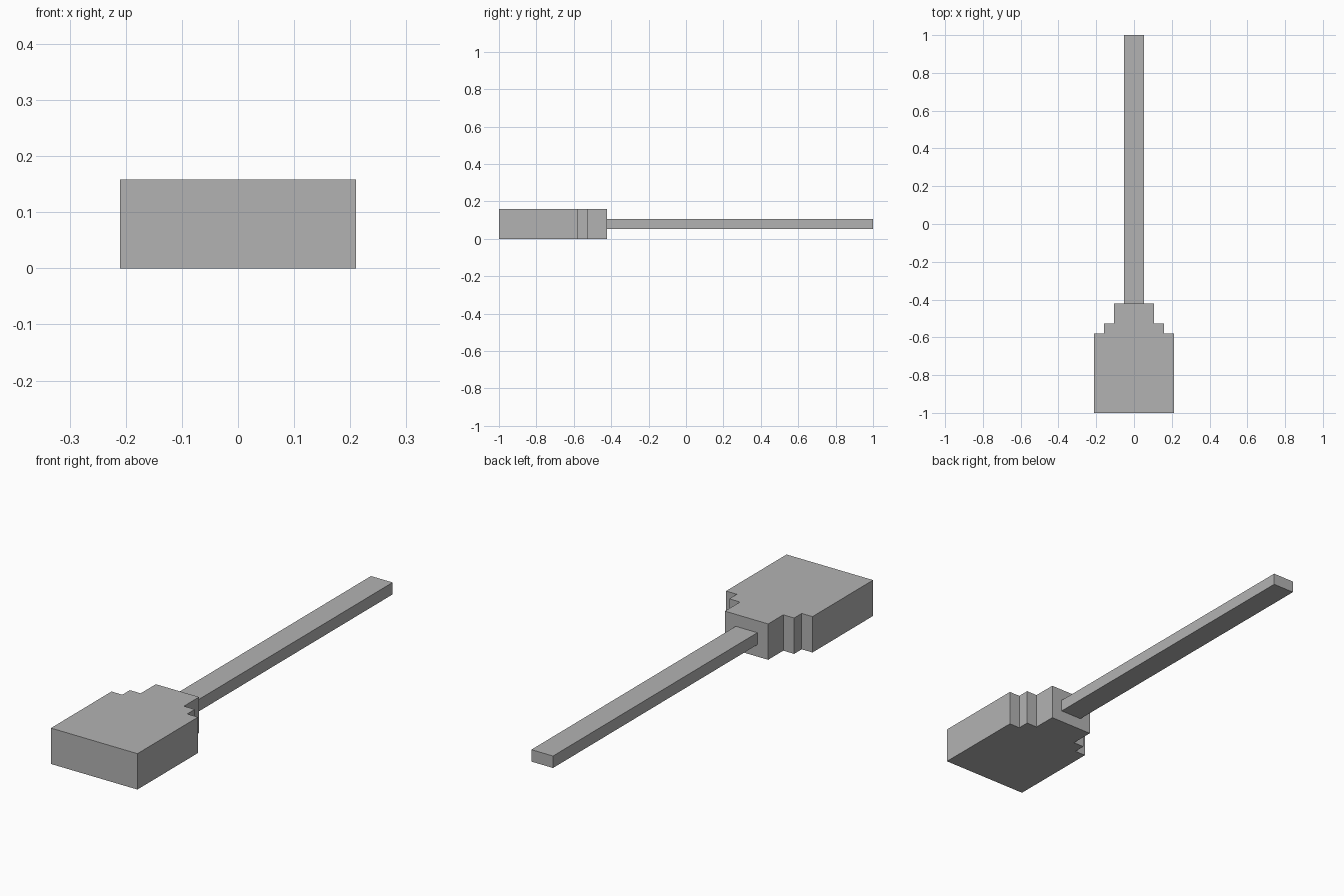
import bpy
import bmesh

cube = bpy.data.objects.get("Cube")
if cube:
    bpy.data.objects.remove(cube, do_unlink=True)

U = 2 / 38  # one grid step of the blocky design


def make_material(name, color):
    mat = bpy.data.materials.new(name)
    mat.use_nodes = True
    mat.diffuse_color = color
    mat.node_tree.nodes["Principled BSDF"].inputs["Base Color"].default_value = color
    return mat


def extrude_outline(name, points, z0, z1, mat):
    """Prism from an outline given in grid steps."""
    bm = bmesh.new()
    face = bm.faces.new([bm.verts.new((x * U, y * U, z0 * U)) for x, y in points])
    top = bmesh.ops.extrude_face_region(bm, geom=[face])["geom"]
    bmesh.ops.translate(bm, vec=(0, 0, (z1 - z0) * U),
                        verts=[g for g in top if isinstance(g, bmesh.types.BMVert)])
    bmesh.ops.recalc_face_normals(bm, faces=bm.faces)
    mesh = bpy.data.meshes.new(name)
    bm.to_mesh(mesh)
    bm.free()
    mesh.materials.append(mat)
    obj = bpy.data.objects.new(name, mesh)
    bpy.context.collection.objects.link(obj)
    return obj


def mirrored(half):
    """Close a right-hand half outline with its mirror image."""
    return half + [(-x, y) for x, y in reversed(half)]


grey = make_material("grey", (0.45, 0.45, 0.45, 1))

# Broad head, stepping in toward the handle
head_half = [(4, -19), (4, -11), (3, -11), (3, -10), (2, -10), (2, -8)]
extrude_outline("head", mirrored(head_half), 0, 3, grey)

# Long thin handle set at mid-height
extrude_outline("handle", mirrored([(1, -8), (1, 19)]), 1, 2, grey)
